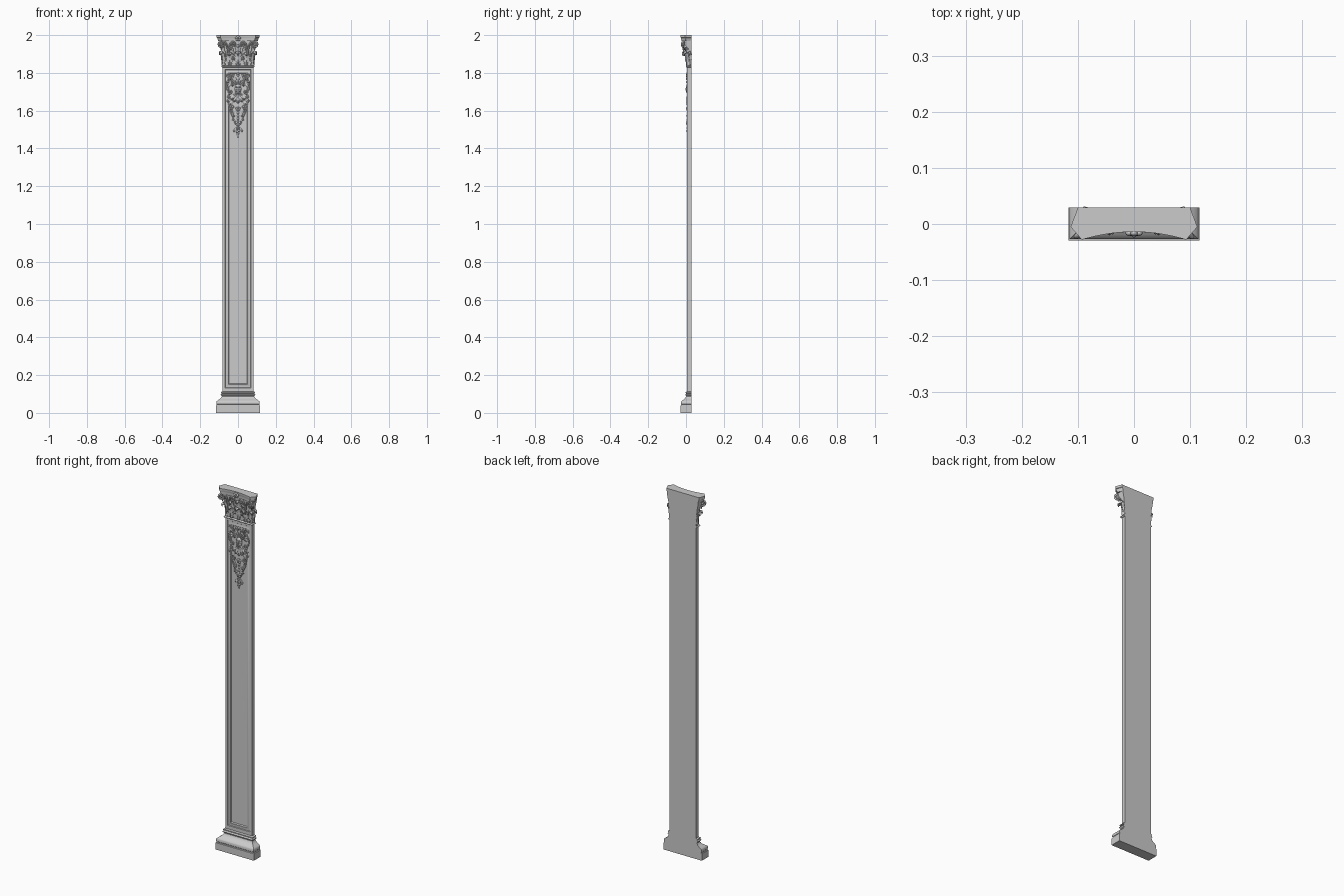
import bpy, bmesh, math
from mathutils import Matrix, Vector

if "Cube" in bpy.data.objects:
    bpy.data.objects.remove(bpy.data.objects["Cube"])

BACK, FRONT, HALF = 0.029, 0.006, 0.082
PANEL = 0.012
pi = math.pi


def add(name, verts, faces, smooth=False, thick=0):
    me = bpy.data.meshes.new(name)
    me.from_pydata([tuple(v) for v in verts], [], faces)
    bm = bmesh.new()
    bm.from_mesh(me)
    bmesh.ops.recalc_face_normals(bm, faces=bm.faces)
    bm.to_mesh(me)
    bm.free()
    ob = bpy.data.objects.new(name, me)
    bpy.context.collection.objects.link(ob)
    if smooth:
        bpy.context.view_layer.objects.active = ob
        bpy.ops.object.select_all(action='DESELECT')
        ob.select_set(True)
        bpy.ops.object.shade_smooth_by_angle(angle=math.radians(40))
    if thick:
        m = ob.modifiers.new("thickness", 'SOLIDIFY')
        m.thickness, m.offset = thick, 0
    return ob


def loft(name, rings):
    """Closed solid through equal-length rings of points."""
    n = len(rings[0])
    faces = [(k*n + i, k*n + (i+1) % n, (k+1)*n + (i+1) % n, (k+1)*n + i)
             for k in range(len(rings)-1) for i in range(n)]
    last = (len(rings)-1)*n
    faces += [tuple(range(n)), tuple(range(last, last+n))]
    return add(name, [p for r in rings for p in r], faces, True)


def moulding(name, profile):
    """Flat-backed moulding from (projection, z) steps."""
    return loft(name, [[(-HALF-d, BACK, z), (-HALF-d, FRONT-d, z),
                        (HALF+d, FRONT-d, z), (HALF+d, BACK, z)] for d, z in profile])


def leaf(name, pos, h, w, out, turn=0, tilt=0, lobes=4):
    """Lobed acanthus leaf: rises along z, curls over towards -y."""
    spine = [(0, 0), (.06, .3), (.16, .6), (.38, .87), (.68, 1), (.95, .95), (1, .82)]
    N, M = 24, 8
    mat = Matrix.Translation(pos) @ Matrix.Rotation(turn, 4, 'Z') @ Matrix.Rotation(tilt, 4, 'Y')
    verts = []
    for i in range(N+1):
        t = i/N
        f = t*(len(spine)-1)
        k = min(int(f), len(spine)-2)
        o, u = [spine[k][c] + (spine[k+1][c]-spine[k][c])*(f-k) for c in (0, 1)]
        width = w*(0.6 + 0.5*math.sin(pi*t))*(1-t**4)*(0.84 + 0.16*math.cos(2*pi*lobes*t))
        for j in range(M+1):
            s = 2*j/M - 1
            ridge = 0.1*w*math.cos(s*2*pi)*(1-t) - 0.22*w*s*s
            verts.append(mat @ Vector((s*width, -o*out - ridge, u*h - 0.12*h*abs(s)*t)))
    faces = [(i*(M+1)+j, i*(M+1)+j+1, (i+1)*(M+1)+j+1, (i+1)*(M+1)+j)
             for i in range(N) for j in range(M)]
    return add(name, verts, faces, True, 0.003)


def spiral(cx, cz, r, a0, turns, n=26):
    return [(cx + r*(1-.85*i/n)*math.cos(a0 + 2*pi*turns*i/n),
             cz + r*(1-.85*i/n)*math.sin(a0 + 2*pi*turns*i/n)) for i in range(n+1)]


def scroll(name, origin, u, pts, rad):
    """Tapered round strand through 2D points in the plane of u and z."""
    cu = bpy.data.curves.new(name, 'CURVE')
    cu.dimensions, cu.bevel_depth, cu.bevel_resolution = '3D', rad, 2
    cu.use_fill_caps = True
    cu.resolution_u = 3
    sp = cu.splines.new('NURBS')
    sp.points.add(len(pts)-1)
    sp.use_endpoint_u, sp.order_u = True, 3
    for i, (a, z) in enumerate(pts):
        p = Vector(origin) + Vector(u)*a
        sp.points[i].co = (p.x, p.y, z, 1)
        sp.points[i].radius = 1.15 - 0.5*i/len(pts)
    ob = bpy.data.objects.new(name, cu)
    bpy.context.collection.objects.link(ob)
    bpy.ops.object.select_all(action='DESELECT')
    ob.select_set(True)
    bpy.context.view_layer.objects.active = ob
    bpy.ops.object.convert(target='MESH')


def ball(name, pos, r):
    bpy.ops.mesh.primitive_uv_sphere_add(segments=14, ring_count=8, location=pos)
    ob = bpy.context.object
    ob.name, ob.scale = name, r
    bpy.ops.object.shade_smooth()


def flower(name, x, y, z, r):
    for k in range(5):
        a = 2*pi*k/5 + pi/2
        ball(name + "_petal", (x + r*.6*math.cos(a), y, z + r*.6*math.sin(a)), (r*.45, r*.35, r*.45))
    ball(name + "_centre", (x, y - r*.25, z), (r*.3, r*.3, r*.3))


# Base: plinth, cyma and rounded fillets
cyma = [(.033 - .026*(.5 - .5*math.cos(pi*t/6))**.8, .058 + .026*t/6) for t in range(7)]
bead = [(.004 + .006*math.sin(pi*t/6), .09 + .013*t/6) for t in range(7)]
moulding("base", [(.035, 0), (.035, .038), (.031, .04), (.031, .044), (.033, .046), (.033, .058)]
         + cyma[1:] + [(.004, .087)] + bead + [(.008, .105), (.008, .110), (0, .114)])

# Shaft with stepped sunken panel on the front
steps = [(.082, .11, 1.832, FRONT), (.069, .133, 1.818, FRONT), (.067, .135, 1.816, .009),
         (.061, .141, 1.81, .009), (.057, .145, 1.806, .0065), (.051, .151, 1.8, .0065),
         (.047, .155, 1.796, PANEL)]
loft("shaft", [[(-w, y, a), (w, y, a), (w, y, b), (-w, y, b)]
               for w, a, b, y in [(.082, .11, 1.832, BACK)] + steps])

# Capital neck ring, bell and concave abacus
ring = [(.007*math.sin(pi*t/6), 1.828 + .012*t/6) for t in range(7)]
moulding("capital_bell", ring + [(.001, 1.85), (.002, 1.89), (.006, 1.93), (.013, 1.965), (.013, 1.98)])
arc = [(.093*k/8, -.014 - .014*(k/8)**2) for k in range(-8, 9)]
plan = [(-.1, BACK), (-.113, -.005)] + arc + [(.113, -.005), (.1, BACK)]
loft("abacus", [[(x*s, BACK + (y-BACK)*s, z) for x, y in plan]
                for s, z in [(.93, 1.968), (.94, 1.974), (.97, 1.981), (.97, 1.985), (1, 1.987), (1, 2.0)]])

# Capital leaves, volutes and centre flower
leaf("capital_centre_leaf", (0, .003, 1.84), .075, .021, .022)
leaf("capital_tall_centre_leaf", (0, .002, 1.88), .07, .016, .016)
flower("abacus_flower", 0, -.016, 1.982, .015)
for s in (-1, 1):
    leaf("capital_low_leaf", (s*.044, .003, 1.84), .07, .02, .022)
    leaf("capital_corner_leaf", (s*.077, .007, 1.84), .075, .018, .024, s*pi/4)
    leaf("capital_side_leaf", (s*.084, .02, 1.84), .075, .011, .016, s*pi/2)
    leaf("capital_tall_leaf", (s*.024, .001, 1.87), .07, .014, .018, 0, s*.25)
    leaf("capital_tall_corner_leaf", (s*.07, .002, 1.87), .075, .014, .022, s*pi/5, s*.15)
    d = Vector((s*.75, -.66, 0))
    scroll("corner_volute", (s*.089, -.010, 0), d,
           [(-.03, 1.89), (-.026, 1.92), (-.018, 1.95), (-.008, 1.967)]
           + spiral(.003, 1.95, .018, pi/2, -1.7), .0045)
    ball("volute_eye", Vector((s*.089, -.010, 1.95)) + d*.003, (.006, .006, .006))
    scroll("front_volute", (0, -.011, 0), (s, 0, 0),
           [(.052, 1.89), (.05, 1.92), (.044, 1.95), (.035, 1.964)]
           + spiral(.026, 1.952, .013, pi/2, 1.6), .0035)
    scroll("front_outer_volute", (0, -.012, 0), (s, 0, 0),
           [(.052, 1.89), (.054, 1.92), (.06, 1.95), (.068, 1.965)]
           + spiral(.077, 1.952, .013, pi/2, -1.6), .0035)

# Carved panel ornament: mask with leafy crown and beard
ball("mask_face", (0, .009, 1.715), (.018, .008, .026))
ball("mask_nose", (0, .001, 1.714), (.004, .004, .009))
ball("mask_mouth", (0, .002, 1.699), (.008, .003, .003))
for k in range(-3, 4):
    leaf("crown_leaf", (k*.005, .011, 1.738), .062 - .004*abs(k), .009, .009, 0, k*.42, 3)
for k in range(-2, 3):
    leaf("beard_leaf", (k*.006, .011, 1.695), .055 - .006*abs(k), .008, .008, 0, pi - k*.28, 3)
for s in (-1, 1):
    u = (s, 0, 0)
    ball("mask_brow", (s*.008, .002, 1.724), (.007, .003, .003))
    ball("mask_cheek", (s*.009, .003, 1.707), (.005, .004, .005))
    scroll("top_scroll", (0, .008, 0), u, [(.022, 1.735), (.03, 1.75), (.036, 1.77), (.04, 1.785)]
           + spiral(.05, 1.785, .013, pi, -1.5), .0035)
    scroll("side_scroll", (0, .008, 0), u, [(.05, 1.765), (.06, 1.745), (.06, 1.72), (.052, 1.7)]
           + spiral(.042, 1.7, .012, 0, -1.5), .0035)
    scroll("lower_scroll", (0, .008, 0), u, [(.05, 1.69), (.056, 1.66), (.05, 1.635), (.044, 1.62)]
           + spiral(.033, 1.62, .012, 0, -1.5), .0032)
    scroll("garland_strand", (0, .009, 0), u, [(.044, 1.62), (.04, 1.59), (.028, 1.57), (.02, 1.545),
                                               (.012, 1.525), (0, 1.515)], .003)
    leaf("shoulder_leaf", (s*.026, .011, 1.735), .036, .01, .007, 0, s*1.5, 3)
    leaf("side_leaf", (s*.045, .011, 1.69), .045, .009, .007, 0, s*2.9, 3)
    leaf("inner_leaf", (s*.022, .011, 1.67), .045, .009, .007, 0, pi - s*.5, 3)
    leaf("garland_leaf", (s*.034, .011, 1.605), .04, .008, .006, 0, pi + s*.35, 3)
    leaf("pendant_leaf", (s*.004, .011, 1.54), .028, .007, .006, 0, s*1.1, 3)
    leaf("low_pendant_leaf", (s*.003, .011, 1.51), .028, .007, .006, 0, s*2.4, 3)
    flower("side_flower", s*.05, .008, 1.672, .009)
    flower("garland_flower", s*.024, .008, 1.575, .009)

# Hanging fruit drop
flower("drop_flower", 0, .008, 1.61, .013)
flower("pendant_flower", 0, .007, 1.535, .014)
flower("low_flower", 0, .008, 1.508, .01)
for k in range(6):
    r = .007 - .0007*k
    ball("drop_bead", (.004*(-1)**k*(k < 4), .009, 1.495 - .0066*k), (r, r*.8, r))
for k in range(3):
    ball("stem_bead", (0, .009, 1.588 - .015*k), (.006, .005, .007))
